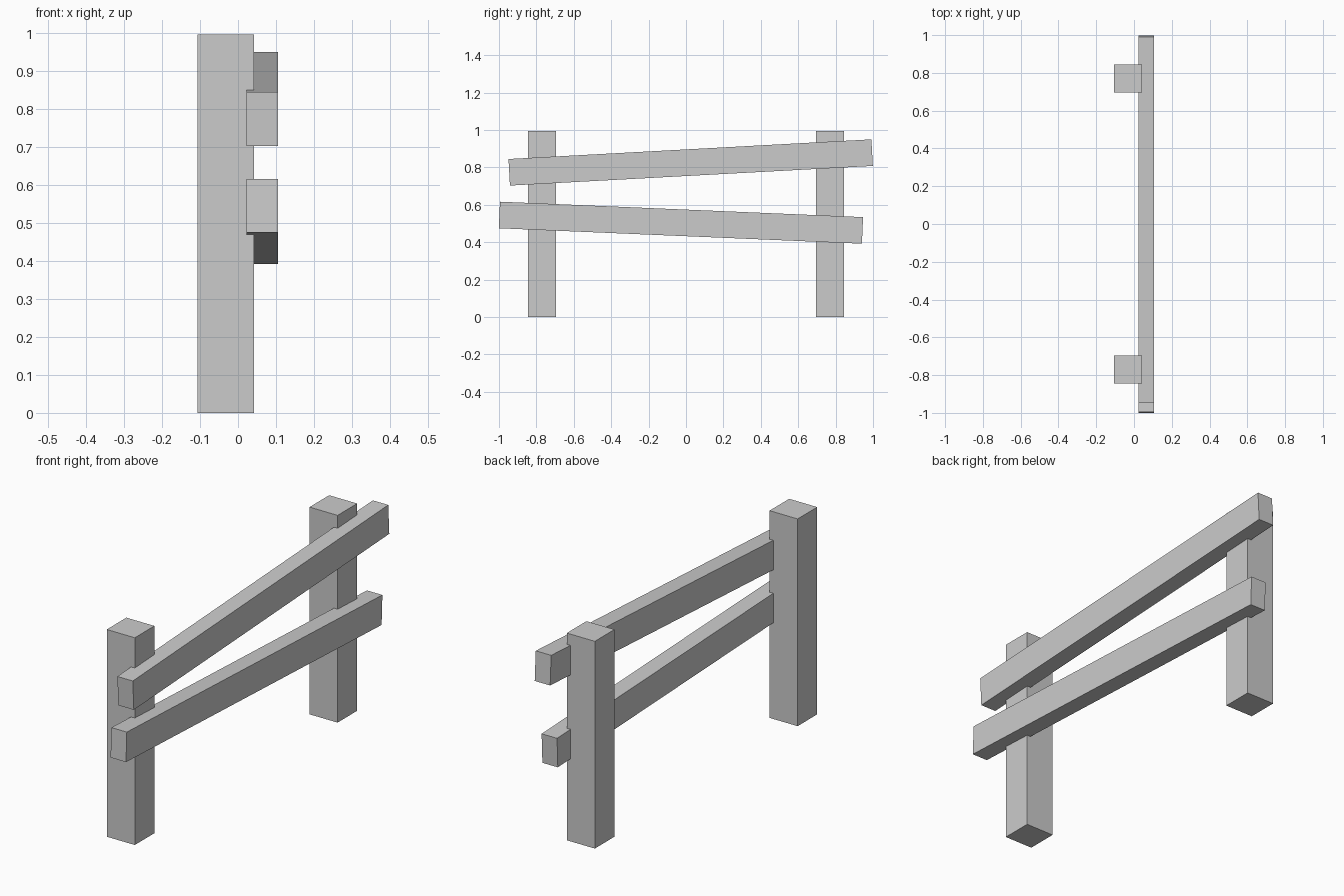
import bpy
from math import radians

if "Cube" in bpy.data.objects:
    bpy.data.objects.remove(bpy.data.objects["Cube"])


def box(name, centre, size, tilt=0.0):
    bpy.ops.mesh.primitive_cube_add(size=1, location=centre)
    ob = bpy.context.object
    ob.name = name
    ob.scale = size
    bpy.ops.object.transform_apply(location=False, rotation=False, scale=True)
    ob.rotation_euler.x = radians(tilt)
    return ob


# Upright posts
for name, y in (("front_post", -0.77), ("back_post", 0.77)):
    box(name, (-0.032, y, 0.498), (0.149, 0.149, 0.996))

# Tilted rails, let slightly into the posts
rail_size = (0.082, 1.943, 0.142)
box("upper_rail", (0.064, 0.025, 0.8265), rail_size, 3.1)
box("lower_rail", (0.064, -0.027, 0.5045), rail_size, -2.43)
